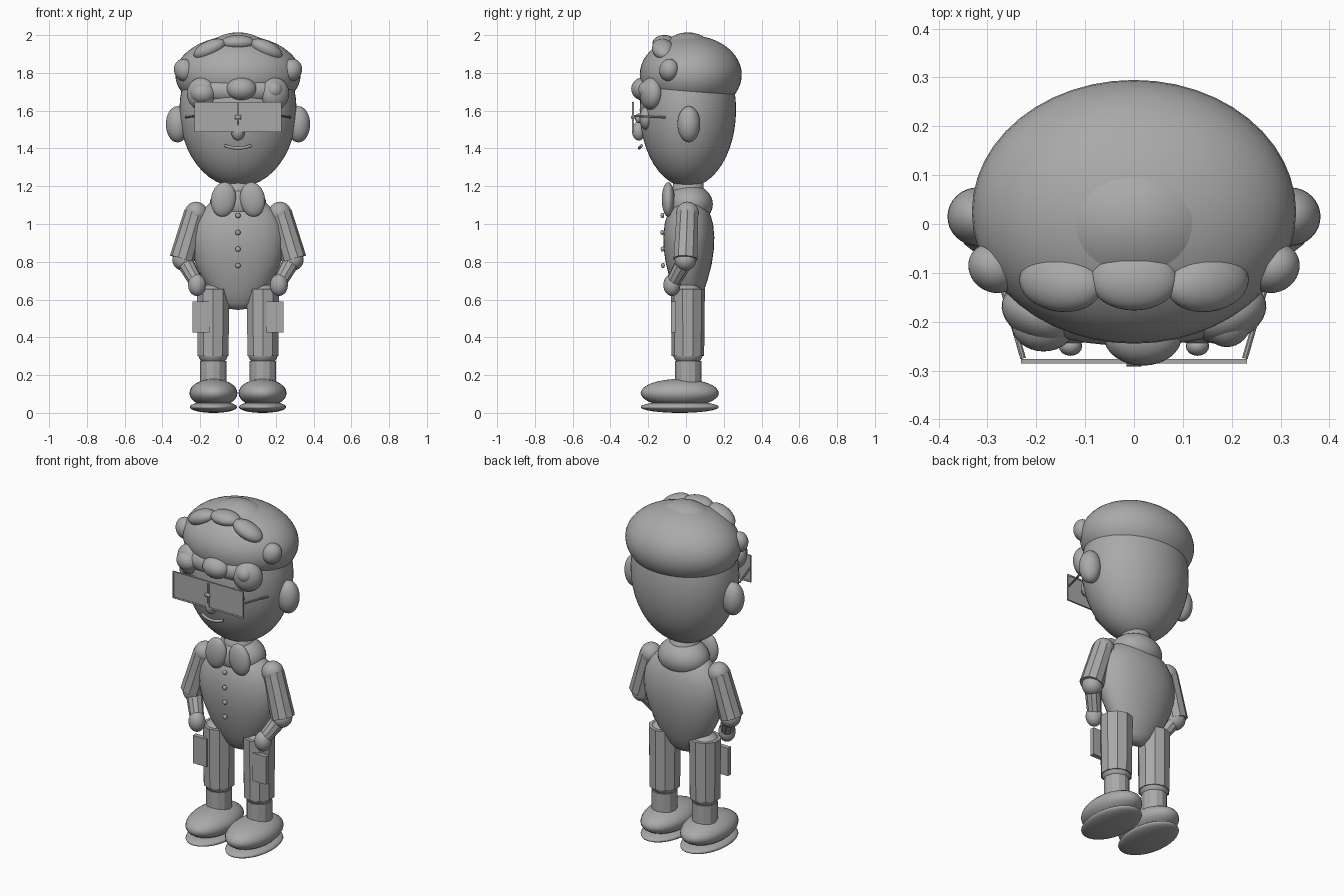
import bpy, bmesh, math
from mathutils import Vector, Euler

if "Cube" in bpy.data.objects:
    bpy.data.objects.remove(bpy.data.objects["Cube"])

grey = bpy.data.materials.new("soft_grey")
grey.diffuse_color = (0.4, 0.4, 0.4, 1)
grey.use_nodes = True
grey.node_tree.nodes["Principled BSDF"].inputs["Base Color"].default_value = grey.diffuse_color


def finish(name, bm, smooth=True):
    bmesh.ops.recalc_face_normals(bm, faces=bm.faces)
    for f in bm.faces:
        f.smooth = smooth
    me = bpy.data.meshes.new(name)
    bm.to_mesh(me)
    bm.free()
    me.materials.append(grey)
    ob = bpy.data.objects.new(name, me)
    bpy.context.collection.objects.link(ob)
    return ob


def ball(name, c, r, rot=(0, 0, 0), seg=32):
    bm = bmesh.new()
    bmesh.ops.create_uvsphere(bm, u_segments=seg, v_segments=seg // 2, radius=1)
    e = Euler([math.radians(a) for a in rot])
    for v in bm.verts:
        p = Vector((v.co.x * r[0], v.co.y * r[1], v.co.z * r[2]))
        p.rotate(e)
        v.co = p + Vector(c)
    return finish(name, bm)


def limb(name, a, b, r1, r2, seg=10, smooth=False):
    a, b = Vector(a), Vector(b)
    d = b - a
    bm = bmesh.new()
    bmesh.ops.create_cone(bm, cap_ends=True, segments=seg, radius1=r1, radius2=r2, depth=d.length)
    q = Vector((0, 0, 1)).rotation_difference(d)
    for v in bm.verts:
        v.co = q @ v.co + (a + b) / 2
    return finish(name, bm, smooth)


def box(name, c, size):
    bm = bmesh.new()
    bmesh.ops.create_cube(bm, size=1)
    for v in bm.verts:
        v.co = Vector([v.co[i] * size[i] + c[i] for i in range(3)])
    return finish(name, bm, False)


def lathe(name, profile, c, ysquash, seg=32):
    bm = bmesh.new()
    vs = [bm.verts.new((r, 0, z)) for r, z in profile]
    es = [bm.edges.new(p) for p in zip(vs, vs[1:])]
    bmesh.ops.spin(bm, geom=vs + es, axis=(0, 0, 1), cent=(0, 0, 0), angle=math.tau, steps=seg)
    bmesh.ops.remove_doubles(bm, verts=bm.verts, dist=0.0005)
    for v in bm.verts:
        v.co = Vector((v.co.x + c[0], v.co.y * ysquash + c[1], v.co.z))
    return finish(name, bm)


# Head and hair cap
ball("head", (0, 0.01, 1.605), (0.31, 0.255, 0.41), seg=48)
ball("hair_cap", (0, 0.025, 1.79), (0.332, 0.27, 0.208), seg=48)
ball("top_tuft", (0, -0.115, 1.96), (0.09, 0.062, 0.04))

# Fringe over the forehead
ball("fringe_band", (0, -0.165, 1.705), (0.25, 0.085, 0.075))
ball("fringe_tuft_middle", (0.018, -0.23, 1.715), (0.08, 0.06, 0.06))
ball("fringe_tuft_left", (-0.185, -0.205, 1.692), (0.066, 0.056, 0.056))
ball("fringe_tuft_right", (0.19, -0.2, 1.71), (0.05, 0.052, 0.05))

# Nose, mouth
ball("nose", (0, -0.25, 1.492), (0.036, 0.036, 0.05))
cu = bpy.data.curves.new("mouth", 'CURVE')
cu.dimensions = '3D'
cu.bevel_depth = 0.008
cu.use_fill_caps = True
sp = cu.splines.new('POLY')
sp.points.add(8)
for i, p in enumerate(sp.points):
    t = i / 4 - 1
    p.co = (0.07 * t, -0.247 + 0.012 * t * t, 1.402 + 0.013 * t * t, 1)
cu.materials.append(grey)
bpy.context.collection.objects.link(bpy.data.objects.new("mouth", cu))

# Neck, torso and buttons
limb("neck", (0, 0.012, 1.08), (0, 0.012, 1.25), 0.085, 0.08, 24, True)
ball("neck_base", (0, 0.02, 1.105), (0.15, 0.122, 0.105))
lathe("torso", [(0, .545), (.055, .552), (.095, .58), (.145, .64), (.19, .715), (.225, .79), (.245, .865),
                (.25, .93), (.238, 1.0), (.205, 1.06), (.15, 1.11), (.08, 1.14), (0, 1.15)],
      (0, 0.015), 0.54)
for i, (z, y) in enumerate(((1.045, -0.125), (0.955, -0.126), (0.867, -0.124), (0.78, -0.122))):
    ball(f"button_{i + 1}", (0, y, z), (0.014, 0.01, 0.014), seg=16)

# Bridge of the glasses
limb("glasses_bridge", (-0.015, -0.28, 1.565), (0.015, -0.28, 1.565), 0.012, 0.012, 12, True)

for s, side in ((-1, "left"), (1, "right")):
    # Tufts and fringe ends
    ball(f"upper_tuft_{side}", (s * 0.15, -0.12, 1.925), (0.092, 0.06, 0.045), (0, s * 25, s * 8))
    ball(f"temple_tuft_{side}", (s * 0.285, -0.09, 1.815), (0.055, 0.05, 0.06), (0, s * 25, s * 30))
    ball(f"fringe_end_{side}", (s * 0.195, -0.185, 1.69), (0.08, 0.055, 0.085), (0, 0, s * 25))

    # Ears and eyes
    ball(f"ear_{side}", (s * 0.32, 0.015, 1.528), (0.062, 0.06, 0.096))
    ball(f"eye_{side}", (s * 0.13, -0.212, 1.56), (0.055, 0.035, 0.06))
    ball(f"pupil_{side}", (s * 0.13, -0.25, 1.56), (0.024, 0.02, 0.026), seg=16)

    # Glasses: lens, rim bars and temple arm
    box(f"lens_{side}", (s * 0.115, -0.281, 1.567), (0.22, 0.005, 0.15))
    for dz in (-0.075, 0.075):
        box(f"rim_bar_{side}", (s * 0.116, -0.281, 1.567 + dz), (0.23, 0.01, 0.009))
    for x in (0.006, 0.227):
        box(f"rim_post_{side}", (s * x, -0.281, 1.567), (0.009, 0.01, 0.155))
    limb(f"glasses_arm_{side}", (s * 0.227, -0.275, 1.572), (s * 0.275, -0.11, 1.565), 0.006, 0.006, 8)

    # Collar petals
    ball(f"collar_{side}", (s * 0.077, -0.094, 1.13), (0.066, 0.034, 0.092), (0, s * -8, 0))

    # Arm
    ball(f"shoulder_{side}", (s * 0.222, 0.008, 1.058), (0.06, 0.06, 0.06))
    limb(f"upper_arm_{side}", (s * 0.225, 0.008, 1.06), (s * 0.297, -0.003, 0.815), 0.06, 0.066)
    ball(f"elbow_{side}", (s * 0.29, -0.003, 0.81), (0.057, 0.057, 0.057))
    limb(f"forearm_{side}", (s * 0.285, -0.005, 0.805), (s * 0.22, -0.07, 0.69), 0.046, 0.038)
    ball(f"hand_{side}", (s * 0.217, -0.075, 0.677), (0.047, 0.045, 0.058))

    # Leg
    ball(f"hip_{side}", (s * 0.132, 0.01, 0.61), (0.085, 0.085, 0.075))
    limb(f"trouser_leg_{side}", (s * 0.132, 0.01, 0.3), (s * 0.132, 0.01, 0.655), 0.086, 0.09)
    ball(f"knee_{side}", (s * 0.132, 0.01, 0.315), (0.08, 0.08, 0.065))
    limb(f"ankle_{side}", (s * 0.132, 0.012, 0.13), (s * 0.132, 0.012, 0.275), 0.07, 0.07, 12)
    box(f"pocket_{side}", (s * 0.195, -0.066, 0.508), (0.09, 0.028, 0.165))

    # Shoe
    ball(f"shoe_{side}", (s * 0.13, -0.033, 0.105), (0.127, 0.207, 0.075))
    ball(f"sole_{side}", (s * 0.13, -0.033, 0.031), (0.125, 0.207, 0.031))
